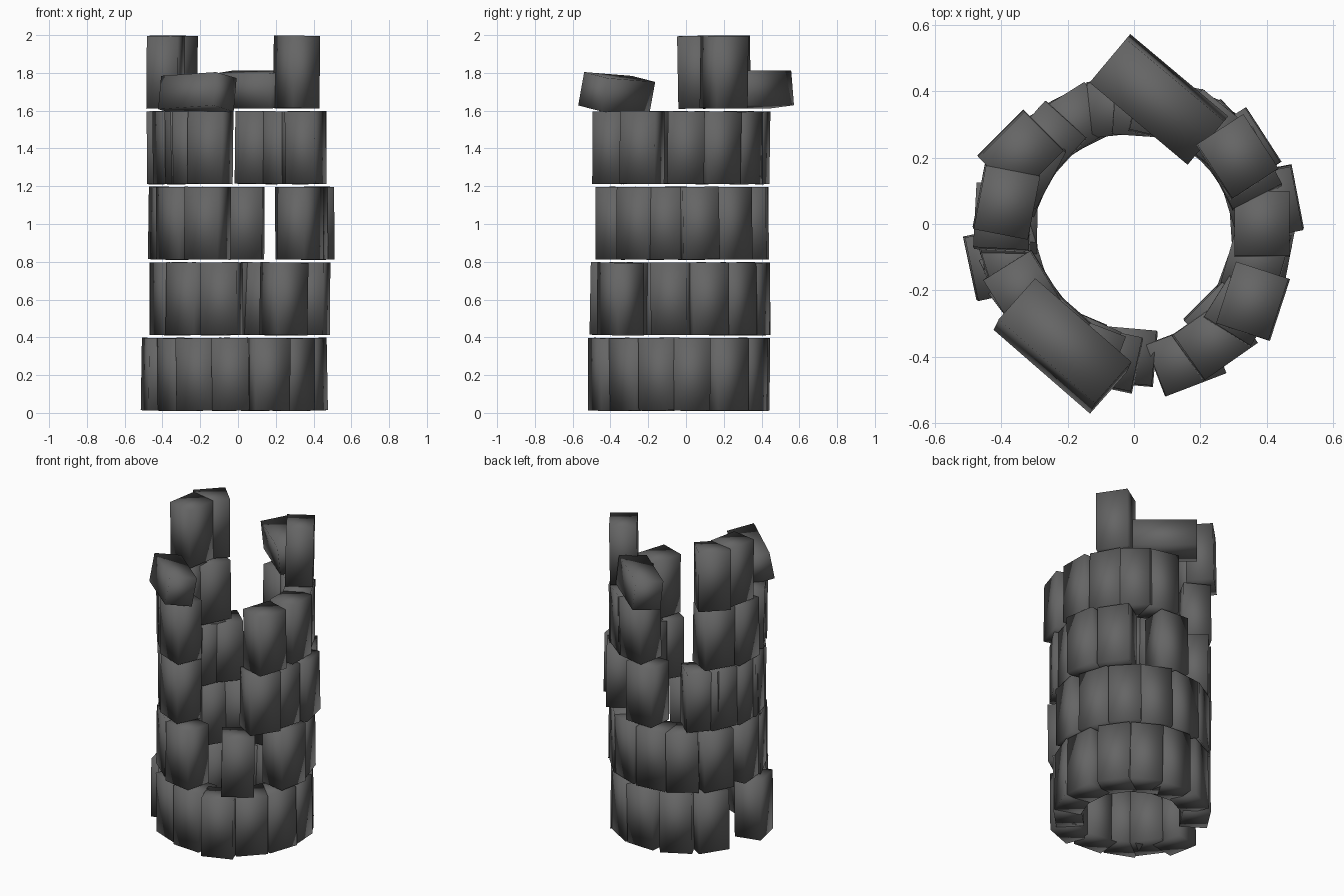
import bpy, math, random
from mathutils import Matrix, Vector

if "Cube" in bpy.data.objects:
    bpy.data.objects.remove(bpy.data.objects["Cube"])

random.seed(4)
stone = bpy.data.materials.new("dark grey stone")
stone.diffuse_color = (0.13, 0.13, 0.13, 1)
stone.use_nodes = True
stone.node_tree.nodes["Principled BSDF"].inputs["Base Color"].default_value = stone.diffuse_color


def block(name, centre, size, yaw, roll=0.0, pitch=0.0):
    """Soft-shaded stone block; size is given along its own x, y, z."""
    bpy.ops.mesh.primitive_cube_add(size=1)
    ob = bpy.context.object
    ob.name = name
    ob.data.transform(Matrix.Diagonal((*size, 1)))
    ob.rotation_euler = (math.radians(roll), math.radians(pitch), math.radians(yaw))
    ob.location = Vector(centre)
    ob.data.materials.append(stone)
    bpy.ops.object.shade_smooth()
    return ob


def ring_block(name, angle, radius, yaw, z):
    """Nearly upright block facing outwards on the tower ring."""
    a = math.radians(angle)
    lean = [random.uniform(-1, 1) for _ in range(2)]
    block(name, (radius * math.cos(a), radius * math.sin(a), z),
          (0.166, 0.195, 0.384), yaw, *lean)


# courses of upright blocks: angles around the ring, leaving the broken gaps
COURSES = [
    [4, 34, 60, 86, 117, 147, 196, 217, 239, 265, 291, 315, 340],
    [-11, 17, 43, 68, 96, 122, 151, 185, 205, 230, 258, 305],
    [-36, -16, 9, 35, 84, 138, 157, 179, 197, 218, 246],
    [0, 27, 51, 74, 152, 177, 212, 229, 249, 327],
    [33, 148, 170],
]
# blocks knocked out of line: (course, angle) -> (radius, facing angle)
SHIFTED = {(0, 196): (0.427, 192), (0, 291): (0.435, 291), (0, 239): (0.40, 247),
           (1, 305): (0.423, 305), (1, 258): (0.415, 258), (1, -11): (0.395, -11),
           (2, 9): (0.415, 11), (2, -36): (0.41, -32), (2, 84): (0.35, 86),
           (2, 35): (0.39, 33),
           (3, 327): (0.427, 342), (3, 74): (0.355, 77), (3, 0): (0.385, 0),
           (3, 249): (0.41, 249), (3, 177): (0.395, 177),
           (4, 33): (0.37, 33), (4, 148): (0.403, 135), (4, 170): (0.39, 169)}

for level, angles in enumerate(COURSES):
    for i, angle in enumerate(angles):
        # the ring sits slightly closer in at the back
        default = 0.377 - 0.022 * math.sin(math.radians(angle))
        radius, yaw = SHIFTED.get((level, angle), (default, angle))
        ring_block(f"wall_block_{level + 1}_{i + 1}", angle, radius, yaw, 0.204 + 0.4 * level)

# fallen blocks lying on the broken top
block("fallen_block_back", (0.075, 0.375, 1.712), (0.385, 0.172, 0.185), -40, roll=6)
block("fallen_block_front", (-0.215, -0.367, 1.69), (0.385, 0.168, 0.18), -41, roll=-11, pitch=-3)
